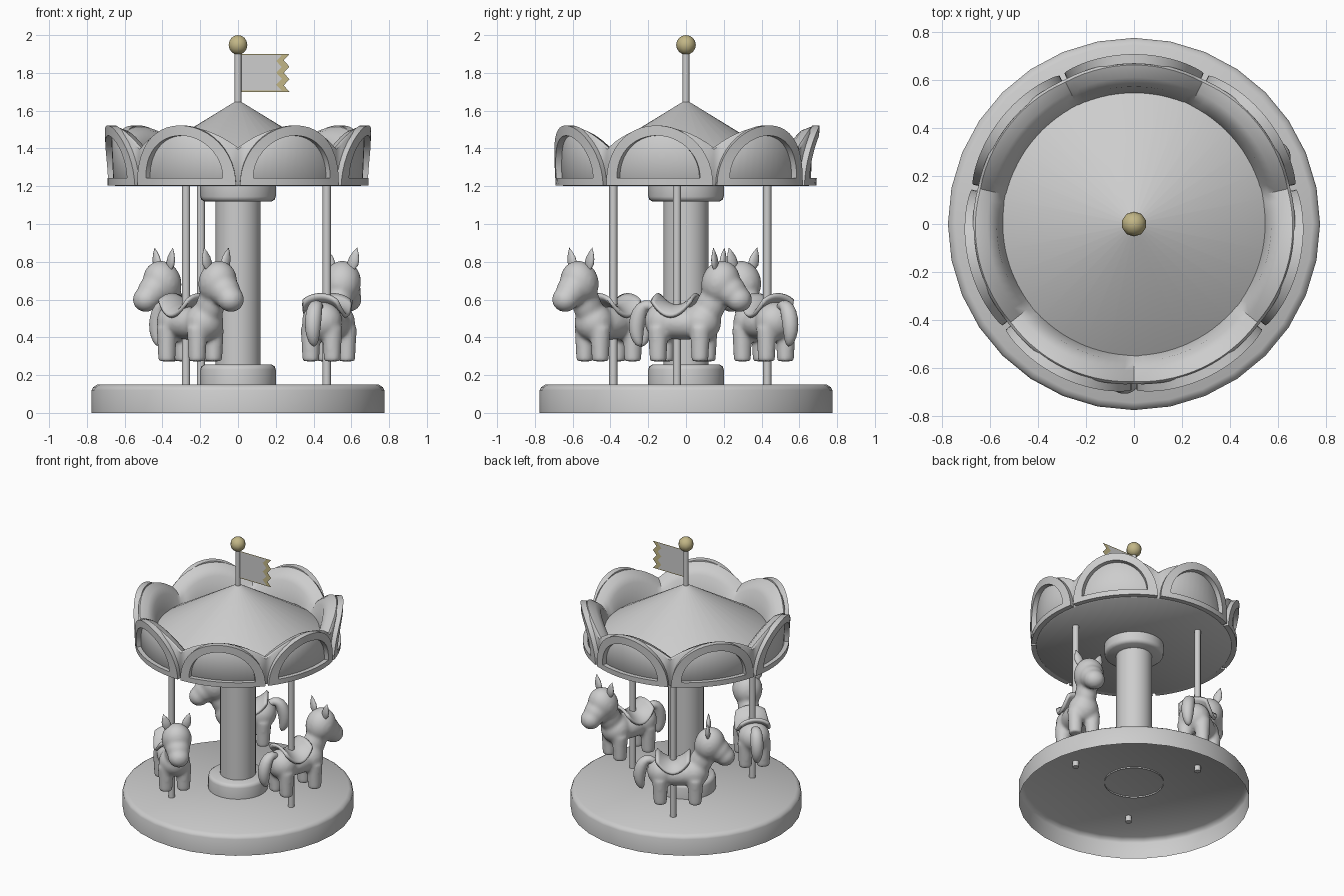
import bpy, bmesh
from math import sin, cos, pi, radians
from mathutils import Matrix, Vector

cube = bpy.data.objects.get("Cube")
if cube:
    bpy.data.objects.remove(cube)


def material(name, rgb):
    m = bpy.data.materials.new(name)
    m.use_nodes = True
    m.diffuse_color = (*rgb, 1)
    node = next(n for n in m.node_tree.nodes if n.type == 'BSDF_PRINCIPLED')
    node.inputs["Base Color"].default_value = (*rgb, 1)
    return m


GREY = material("plain_grey", (0.61, 0.61, 0.61))
GOLD = material("pale_gold", (0.54, 0.47, 0.24))


def finish(name, bm, mat=GREY, angle=35):
    bmesh.ops.recalc_face_normals(bm, faces=bm.faces)
    mesh = bpy.data.meshes.new(name)
    bm.to_mesh(mesh)
    bm.free()
    mesh.materials.append(mat)
    ob = bpy.data.objects.new(name, mesh)
    bpy.context.collection.objects.link(ob)
    bpy.ops.object.select_all(action='DESELECT')
    ob.select_set(True)
    bpy.context.view_layer.objects.active = ob
    bpy.ops.object.shade_smooth_by_angle(angle=radians(angle))
    return ob


def skin_rings(bm, rings, closed=True):
    """Bridge equal-length rings of points with quads."""
    rows = [[bm.verts.new(p) for p in ring] for ring in rings]
    n = len(rows[0])
    for a, b in zip(rows, rows[1:]):
        for i in range(n if closed else n - 1):
            j = (i + 1) % n
            bm.faces.new((a[i], a[j], b[j], b[i]))
    bmesh.ops.remove_doubles(bm, verts=bm.verts, dist=1e-5)


def lathe(name, profile, sides=32, at=(0, 0)):
    bm = bmesh.new()
    turns = [2 * pi * i / sides for i in range(sides)]
    skin_rings(bm, [[(at[0] + r * cos(t), at[1] + r * sin(t), z) for t in turns]
                    for r, z in profile])
    return finish(name, bm, GREY, 50)


# Open-bottomed platform, central column and its collars
lathe("platform", [(0.775, 0), (0.775, 0.12), (0.768, 0.135), (0.745, 0.15), (0, 0.15)])
lathe("column", [(0.12, 0.2), (0.12, 1.2)])
lathe("lower_collar", [(0.2, 0.14), (0.2, 0.23), (0.195, 0.245), (0.18, 0.255), (0, 0.255)])
lathe("upper_collar", [(0, 1.12), (0.18, 1.12), (0.195, 1.13), (0.2, 1.145), (0.2, 1.2)])

# Roof cone and mast with its finial
lathe("roof_cone", [(0.58, 1.302), (0.02, 1.645), (0, 1.648)])
lathe("mast", [(0.018, 1.62), (0.018, 1.92)], 12)
bm = bmesh.new()
bmesh.ops.create_uvsphere(bm, u_segments=10, v_segments=8, radius=0.052,
                          matrix=Matrix.Translation((0, 0, 1.948)))
finish("finial_ball", bm, GOLD, 50)

# Scalloped crown ring with a broad, inward-sloping top
PANELS = 7
STEP = 2 * pi / PANELS


def wall_radius(z):
    return 0.66 + 0.055 * (z - 1.2)


def polar(r, t, z):
    return (r * sin(t), -r * cos(t), z)


SUB = 14
turns = [STEP * i / SUB for i in range(PANELS * SUB)]
profile_rings = [[] for _ in range(8)]
for t in turns:
    f = 2 * ((t / STEP) % 1) - 1
    top = 1.405 + 0.11 * (1 - f * f)
    r = wall_radius(top)
    section = [(0, 1.2), (0.65, 1.2), (0.66, 1.21), (r - 0.004, top - 0.01),
               (r - 0.015, top), (0.61, top - 0.02), (0.572, top - 0.06), (0.545, 1.315)]
    for ring, (rad, z) in zip(profile_rings, section):
        ring.append(polar(rad, t, z))
bm = bmesh.new()
skin_rings(bm, profile_rings)
finish("scalloped_crown", bm, GREY, 55)


# Arched frames standing proud of the crown
def arch(half, base, height):
    pts = [(half * cos(pi * k / 24), base + height * sin(pi * k / 24)) for k in range(25)]
    return pts + [(half * (k / 5 - 1), base) for k in range(1, 10)]


OUTER, INNER = arch(0.965, 1.205, 0.317), arch(0.74, 1.243, 0.225)
for p in range(PANELS):
    mid = STEP * (p + 0.5)

    def ring(points, lift):
        return [polar(wall_radius(z) + lift, mid + f * STEP / 2, z) for f, z in points]

    bm = bmesh.new()
    skin_rings(bm, [ring(OUTER, -0.01), ring(OUTER, 0.03), ring(INNER, 0.03),
                    ring(INNER, -0.01), ring(OUTER, -0.01)])
    finish("crown_frame", bm)

# Paper-thin pennant: grey cloth framed by a toothed gold border
LOW, HIGH, HEM = 1.7, 1.9, 0.006


def pennant_outline(tip, low, high):
    zig = [(tip - (0.03 if k % 2 else 0), low + (high - low) * k / 6) for k in range(7)]
    return [(0.01, high), (0.01, low)] + zig


bm = bmesh.new()
edge = [bm.verts.new((x, 0, z)) for x, z in pennant_outline(0.272, LOW, HIGH)]
cloth = [bm.verts.new((x, 0, z)) for x, z in pennant_outline(0.232, LOW + HEM, HIGH - HEM)]
bm.faces.new(cloth)
for i in range(1, len(edge)):
    j = (i + 1) % len(edge)
    bm.faces.new((edge[i], edge[j], cloth[j], cloth[i])).material_index = 1
finish("pennant", bm).data.materials.append(GOLD)

# Pony masses: centre x, z, then half sizes and pitch in degrees
MASSES = [(0.035, 0.475, 0.19, 0.102, 0.088, 0), (0.14, 0.48, 0.102, 0.105, 0.102, 0),
          (-0.075, 0.485, 0.1, 0.108, 0.103, 0), (0.19, 0.57, 0.08, 0.073, 0.13, 25),
          (0.245, 0.69, 0.102, 0.102, 0.117, 20), (0.3, 0.645, 0.085, 0.083, 0.083, 40),
          (0.345, 0.603, 0.073, 0.073, 0.068, 30)]


def pony_body():
    bm = bmesh.new()
    for x, z, sx, sy, sz, pitch in MASSES:
        m = (Matrix.Translation((x, 0, z)) @ Matrix.Rotation(radians(pitch), 4, 'Y')
             @ Matrix.Diagonal((sx, sy, sz, 1)))
        bmesh.ops.create_uvsphere(bm, u_segments=24, v_segments=16, radius=1, matrix=m)
    for x in (-0.085, 0.15):
        for y in (-0.06, 0.06):
            bmesh.ops.create_cone(bm, cap_ends=True, segments=20, radius1=0.045,
                                  radius2=0.054, depth=0.18,
                                  matrix=Matrix.Translation((x, y, 0.363)))
    ob = finish("pony_body", bm)
    rm = ob.modifiers.new("blend", 'REMESH')
    rm.mode, rm.voxel_size, rm.use_smooth_shade = 'VOXEL', 0.011, True
    sm = ob.modifiers.new("soften", 'SMOOTH')
    sm.factor, sm.iterations = 0.5, 10
    return ob


def pony_ear(side):
    bm = bmesh.new()
    turn = [2 * pi * i / 14 for i in range(14)]
    skin_rings(bm, [[(0.55 * r * cos(t), r * sin(t), z) for t in turn] for r, z in
                    [(0.018, 0), (0.031, 0.03), (0.028, 0.06), (0.016, 0.09), (0, 0.118)]])
    bm.transform(Matrix.Translation((0.235, side * 0.057, 0.762))
                 @ Matrix.Rotation(-side * radians(16), 4, 'X'))
    return finish("pony_ear", bm, GREY, 60)


def pony_saddle():
    bm = bmesh.new()
    rows = []
    for i in range(13):
        u = i / 6 - 1
        reach = radians(66) * (1 - 0.25 * u * u)
        spread = [reach * (k / 8 - 1) for k in range(17)]
        rows.append([(0.105 * u, 0.132 * sin(a), 0.574 + 0.06 * u * u - 0.1 * (1 - cos(a)))
                     for a in spread])
    skin_rings(bm, rows, closed=False)
    ob = finish("pony_saddle", bm, GREY, 60)
    ob.modifiers.new("leather", 'SOLIDIFY').thickness = 0.02
    return ob


def pony_tail():
    bm = bmesh.new()
    path = [(-0.11, 0.54, 0.02), (-0.155, 0.578, 0.032), (-0.195, 0.56, 0.042),
            (-0.222, 0.5, 0.047), (-0.23, 0.43, 0.042), (-0.217, 0.375, 0.028),
            (-0.2, 0.34, 0)]
    rings = []
    for i, (x, z, r) in enumerate(path):
        a, b = path[max(i - 1, 0)], path[min(i + 1, len(path) - 1)]
        along = Vector((b[0] - a[0], 0, b[1] - a[1])).normalized()
        side = along.cross(Vector((0, 1, 0)))
        rings.append([Vector((x, 0, z)) + side * r * cos(t) + Vector((0, r * sin(t), 0))
                      for t in [2 * pi * k / 12 for k in range(12)]])
    skin_rings(bm, rings)
    ob = finish("pony_tail", bm, GREY, 80)
    ob.modifiers.new("round", 'SUBSURF').levels = 1
    return ob


# Three ponies on poles, each with its own heading
for x, y, heading in [(-0.275, -0.385, -47), (0.47, -0.048, 71), (-0.196, 0.43, 213)]:
    lathe("pony_pole", [(0, 0.11), (0.022, 0.11), (0.022, 1.205)], 12, at=(x, y))
    place = Matrix.Translation((x, y, 0)) @ Matrix.Rotation(radians(heading), 4, 'Z')
    for part in (pony_body(), pony_ear(1), pony_ear(-1), pony_saddle(), pony_tail()):
        part.matrix_world = place
